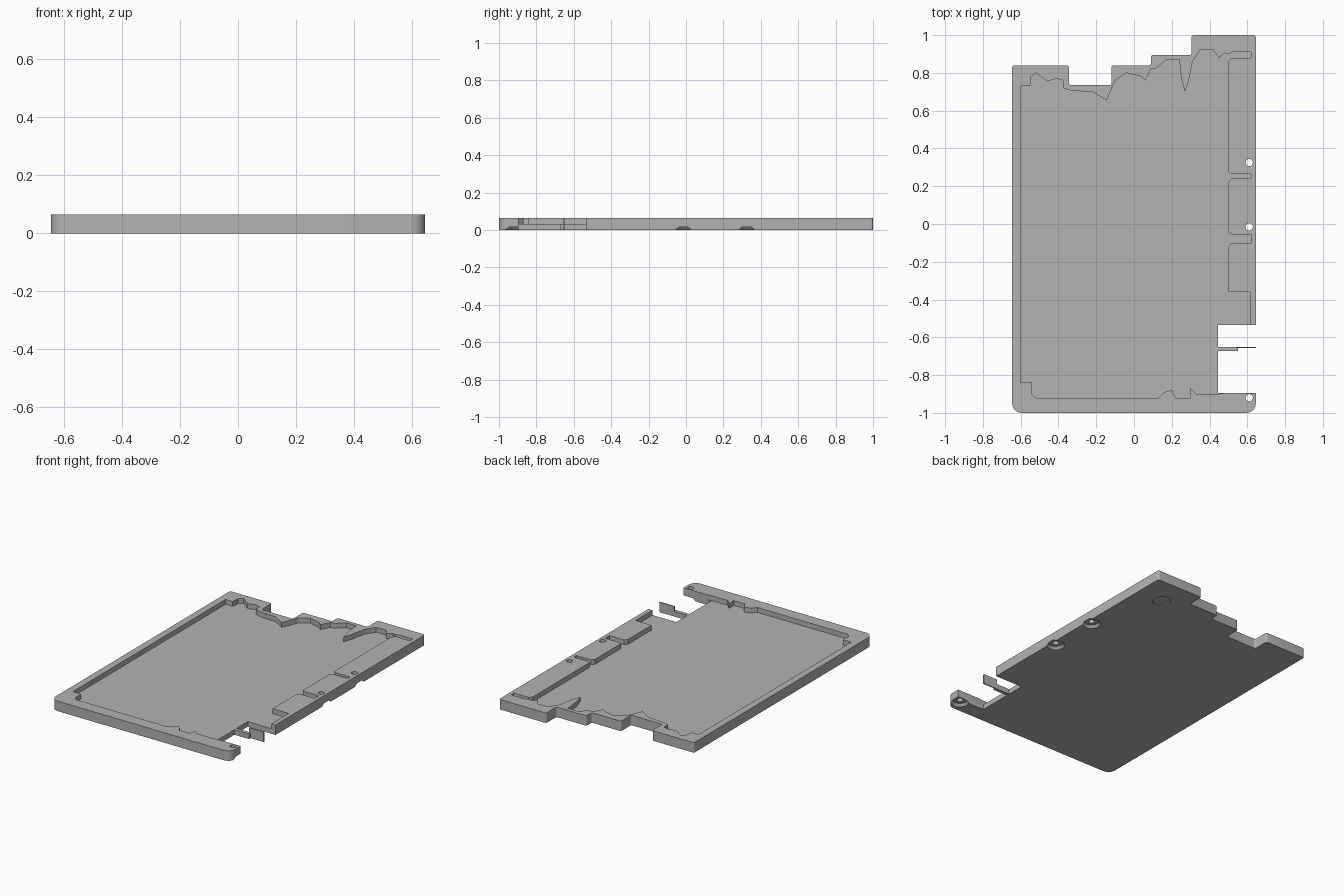
import bpy
import bmesh
from math import pi
from mathutils import Matrix, Vector

HEIGHT = 0.065
FLOOR = 0.033
EDGE = 0.645

cube = bpy.data.objects.get("Cube")
if cube:
    bpy.data.objects.remove(cube, do_unlink=True)

grey = bpy.data.materials.new("plain grey")
grey.use_nodes = True
grey.diffuse_color = (0.45, 0.45, 0.45, 1)
grey.node_tree.nodes["Principled BSDF"].inputs["Base Color"].default_value = grey.diffuse_color


def finish(name, bm):
    bmesh.ops.recalc_face_normals(bm, faces=bm.faces)
    mesh = bpy.data.meshes.new(name)
    bm.to_mesh(mesh)
    bm.free()
    mesh.materials.append(grey)
    obj = bpy.data.objects.new(name, mesh)
    bpy.context.collection.objects.link(obj)
    return obj


def prism(name, points, bottom, top, corner=None):
    """Extrude a plan outline; corner(vertex) gives the rounding radius."""
    bm = bmesh.new()
    face = bm.faces.new([bm.verts.new((x, y, bottom)) for x, y in points])
    solid = bmesh.ops.extrude_face_region(bm, geom=[face])
    moved = [v for v in solid["geom"] if isinstance(v, bmesh.types.BMVert)]
    bmesh.ops.translate(bm, verts=moved, vec=(0, 0, top - bottom))
    if corner:
        upright = [e for e in bm.edges
                   if (e.verts[0].co - e.verts[1].co).xy.length < 0.001]
        groups = {}
        for edge in upright:
            groups.setdefault(corner(edge.verts[0].co), []).append(edge)
        for radius, edges in groups.items():
            if radius:
                bmesh.ops.bevel(bm, geom=edges, offset=radius, segments=6,
                                affect="EDGES", profile=0.5)
    return finish(name, bm)


def box(name, x0, x1, y0, y1, z0, z1):
    return prism(name, [(x0, y0), (x1, y0), (x1, y1), (x0, y1)], z0, z1)


def cone(name, x, y, z0, z1, radius, tip):
    bm = bmesh.new()
    place = Matrix.Translation((x, y, (z0 + z1) / 2))
    bmesh.ops.create_cone(bm, cap_ends=True, segments=32, radius1=radius,
                          radius2=tip, depth=z1 - z0, matrix=place)
    return finish(name, bm)


def cut(target, cutter):
    """Subtract the cutter, apply the result and discard the cutter."""
    cutter.hide_render = True
    mod = target.modifiers.new("cut", "BOOLEAN")
    mod.operation = "DIFFERENCE"
    mod.solver = "EXACT"
    mod.object = cutter
    bpy.context.view_layer.update()
    graph = bpy.context.evaluated_depsgraph_get()
    mesh = bpy.data.meshes.new_from_object(target.evaluated_get(graph))
    target.modifiers.clear()
    target.data = mesh
    bpy.data.objects.remove(cutter, do_unlink=True)


def plan(points):
    """Outline points are listed in hundredths."""
    return [(x / 100, y / 100) for x, y in points]


# Tray body with stepped back edge and a notch in one side
steps = plan([(30.5, 100), (30.5, 89.5), (9, 89.5), (9, 84), (-12, 84),
              (-12, 73.5), (-34.5, 73.5), (-34.5, 84)])
notch = plan([(44.5, -89.5), (44.5, -53.5)])
outline = [(-EDGE, -1), (EDGE, -1), (EDGE, notch[0][1]), *notch,
           (EDGE, notch[1][1]), (EDGE, 1), *steps, (-EDGE, steps[-1][1])]


def tray_corner(co):
    if co.y < -0.99:
        return 0.05
    return 0.012 if co.y > 0.7 else 0


tray = prism("tray", outline, 0, HEIGHT, tray_corner)

# Recessed floor: ragged back edge, three slots into the side rim, open at the notch
back_edge = [(-60, 73), (-55, 73), (-54.5, 78), (-52, 80), (-46, 75.5),
             (-41, 77), (-37.5, 76), (-37.5, 72), (-33, 70.5), (-22, 70),
             (-14.5, 65.5), (-10, 76), (-4, 80), (4, 78), (6, 76), (9, 82),
             (12, 82.5), (17, 87), (24, 87), (25, 77), (27, 70), (29, 76),
             (31, 86), (35, 92), (42, 92), (45, 88), (48, 90.5)]
slots = []
for high, low in ((91, 88), (26.5, 24), (-5.5, -10)):
    slots += [(50, high + 1) if high < 90 else (50, 90), (52, high),
              (62, high), (62, low), (51.5, low), (50, low - 2)]
front_edge = [(50, -36), (61.5, -36), (61.5, -60), (50, -60), (50, -89.3),
              (44, -90), (33, -90), (30, -87), (30, -92), (22, -92), (20, -88),
              (16, -89), (13, -92), (-52, -92), (-54, -90), (-54, -84), (-60, -84)]
cut(tray, prism("pocket_cutter", plan(back_edge + slots + front_edge), FLOOR, HEIGHT * 2))

# Screw holes with chamfered counterbores underneath
for y in (0.325, -0.015, -0.92):
    cut(tray, cone("counterbore_cutter", 0.61, y, -0.004, 0.016, 0.06, 0.042))
    cut(tray, cone("hole_cutter", 0.61, y, -0.1, 0.2, 0.019, 0.019))

# Shallow blind recess under the back corner
cut(tray, cone("recess_cutter", 0.46, 0.81, -0.01, 0.006, 0.055, 0.055))

# Clip reaching out of the notch: bar and thin upright plate
box("clip_bar", 0.44, 0.55, -0.672, -0.65, 0, FLOOR)
box("clip_plate", 0.54, EDGE, -0.657, -0.65, 0, HEIGHT)

# Smooth the round corners while keeping sharp edges
bpy.ops.object.select_all(action="DESELECT")
tray.select_set(True)
bpy.context.view_layer.objects.active = tray
bpy.ops.object.shade_smooth_by_angle(angle=pi / 6)
